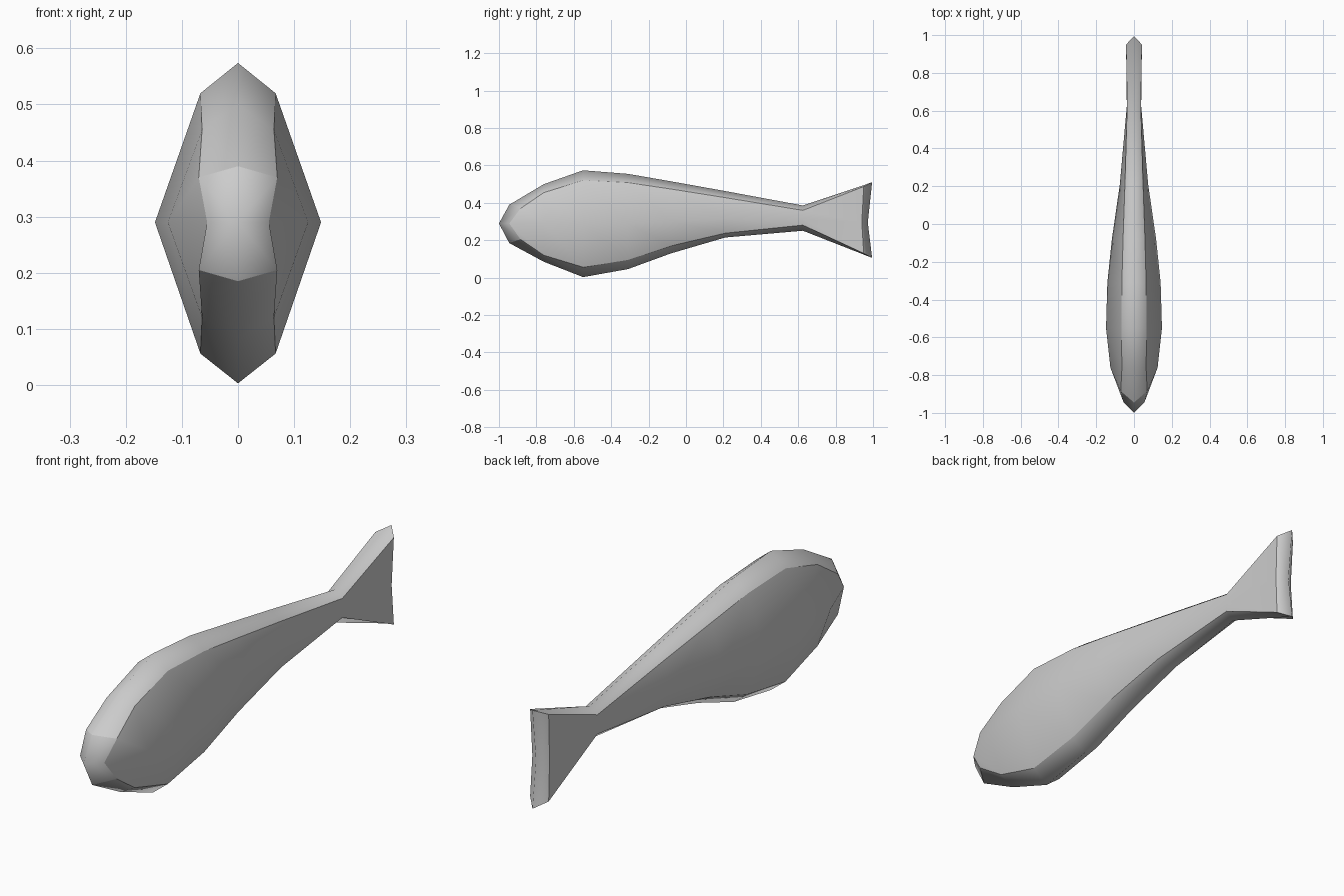
import bpy
import bmesh

default_cube = bpy.data.objects.get("Cube")
if default_cube:
    bpy.data.objects.remove(default_cube, do_unlink=True)

# Plain grey material
grey = bpy.data.materials.new("plain grey")
grey.use_nodes = True
colour = (0.604, 0.604, 0.604, 1)
grey.diffuse_color = colour
grey.node_tree.nodes["Principled BSDF"].inputs["Base Color"].default_value = colour


def section(y, top, upper, rim, side, middle, lower, bottom, rim_y=None, side_y=None):
    """Half a cross-section, from the back ridge down the flank to the belly ridge."""
    rim_y = y if rim_y is None else rim_y
    side_y = y if side_y is None else side_y
    return [(0, y, top), (rim, rim_y, upper), (side, side_y, middle),
            (rim, rim_y, lower), (0, y, bottom)]


# Body sections from the head to the tail fin
sections = [
    section(-.945, .39, .37, .07, .055, .29, .205, .185, rim_y=-.885, side_y=-.945),
    section(-.76, .5, .455, .064, .125, .29, .12, .085),
    section(-.55, .574, .52, .067, .148, .29, .056, .003),
    section(-.31, .555, .508, .064, .141, .29, .095, .046),
    section(-.08, .515, .474, .058, .117, .3, .17, .13),
    section(.21, .463, .428, .048, .075, .315, .238, .215),
    section(.625, .386, .36, .036, .038, .315, .281, .251),
    section(.995, .51, .487, .042, .039, .295, .13, .106, rim_y=.95, side_y=.94),
]

bm = bmesh.new()
rows = [[bm.verts.new(point) for point in row] for row in sections]
nose = bm.verts.new((0, -1, .29))
fin_notch = bm.verts.new((0, .972, .295))

# Flank and ridge faces
for front, back in zip(rows, rows[1:]):
    for i in range(len(front) - 1):
        bm.faces.new((front[i], front[i + 1], back[i + 1], back[i]))

# Nose and rear edge of the tail fin
for tip, row in ((nose, rows[0]), (fin_notch, rows[-1])):
    bm.faces.new((tip, *row[:3]))
    bm.faces.new((tip, *row[2:]))

bmesh.ops.recalc_face_normals(bm, faces=bm.faces)
if sum(f.normal.x * f.calc_area() for f in bm.faces) < 0:
    bmesh.ops.reverse_faces(bm, faces=bm.faces)

# Soft ridges, with crisp rims around both flanks and end caps
for face in bm.faces:
    face.smooth = True
crisp_lines = [[row[i] for row in rows] for i in (1, 3)] + [rows[0], rows[-1]]
for line in crisp_lines:
    for a, b in zip(line, line[1:]):
        bm.edges.get((a, b)).smooth = False

mesh = bpy.data.meshes.new("fish_body")
bm.to_mesh(mesh)
bm.free()
mesh.materials.append(grey)
fish = bpy.data.objects.new("fish_body", mesh)
bpy.context.collection.objects.link(fish)

# Other half
mirror = fish.modifiers.new("mirror halves", "MIRROR")
mirror.use_axis = (True, False, False)
mirror.use_clip = True
